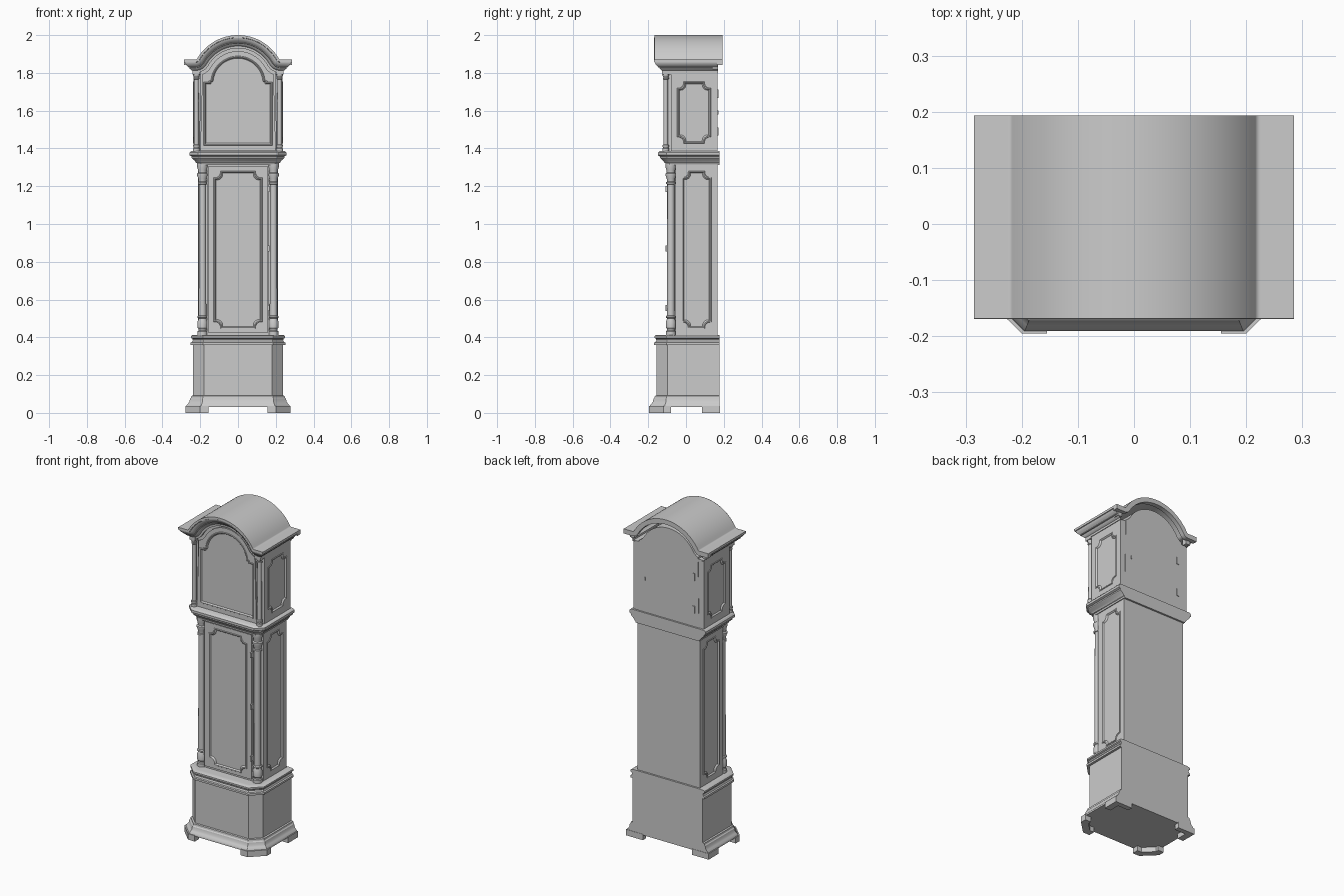
import bpy, bmesh
from math import sin, cos, pi, radians, atan2, sqrt

if "Cube" in bpy.data.objects:
    bpy.data.objects.remove(bpy.data.objects["Cube"])

AX = {'x': lambda u, v, t: (t, u, v), 'y': lambda u, v, t: (u, t, v), 'z': lambda u, v, t: (u, v, t)}
SIDES = ((-1, 'left'), (1, 'right'))


def finish(name, bm):
    bmesh.ops.recalc_face_normals(bm, faces=bm.faces)
    me = bpy.data.meshes.new(name)
    bm.to_mesh(me)
    bm.free()
    ob = bpy.data.objects.new(name, me)
    bpy.context.collection.objects.link(ob)
    return ob


def loft(name, loops, cap=True, closed=True):
    bm = bmesh.new()
    rows = [[bm.verts.new(p) for p in lp] for lp in loops]
    n = len(rows[0])
    for a, b in zip(rows, rows[1:]):
        for i in range(n if closed else n - 1):
            j = (i + 1) % n
            bm.faces.new((a[i], a[j], b[j], b[i]))
    if cap:
        bm.faces.new(rows[0])
        bm.faces.new(rows[-1])
    return finish(name, bm)


def prism(name, pts, axis, a, b):
    return loft(name, [[AX[axis](u, v, t) for u, v in pts] for t in (a, b)])


def box(name, x, y, z):
    return prism(name, [(x[0], y[0]), (x[1], y[0]), (x[1], y[1]), (x[0], y[1])], 'z', *z)


def frame(name, outer, hole, axis, a, b):
    # flat board with a shaped opening
    bm = bmesh.new()
    edges = []
    for lp in (outer, hole):
        vs = [bm.verts.new(AX[axis](u, v, a)) for u, v in lp]
        edges += [bm.edges.new((vs[i - 1], vs[i])) for i in range(len(vs))]
    bmesh.ops.triangle_fill(bm, edges=edges, use_beauty=True, use_dissolve=False)
    ext = bmesh.ops.extrude_face_region(bm, geom=bm.faces[:])
    vs = [g for g in ext['geom'] if isinstance(g, bmesh.types.BMVert)]
    bmesh.ops.translate(bm, verts=vs, vec=AX[axis](0, 0, b - a))
    return finish(name, bm)


def panel(name, fn, axis, t, out):
    # sunk panel with a raised bead around it
    prof = [(-.004, -.008), (-.004, 0), (-.002, .003), (.002, .003), (.005, 0), (.008, -.005)]
    loft(name, [[AX[axis](u, v, t + out * h) for u, v in fn(d)] for d, h in prof])


def lathe(name, cx, cy, prof, n=24):
    loft(name, [[(cx + r * cos(2 * pi * i / n), cy + r * sin(2 * pi * i / n), z) for i in range(n)] for z, r in prof])


def stack(name, hx, front, back, c, steps):
    # moulding around three sides with cut front corners
    loops = []
    for z, p in steps:
        x, f, k = hx + p, front - p, c + .586 * p
        h = [(x, back), (x, f + k), (x - k, f)]
        loops.append([(a, b, z) for a, b in h] + [(-a, b, z) for a, b in reversed(h)])
    loft(name, loops)


def rect(u0, u1, v0, v1):
    return [(u0, v0), (u1, v0), (u1, v1), (u0, v1)]


def notched(u0, u1, v0, v1, r, s=.006):
    # rectangle with scooped corners, inset by d
    def fn(d):
        cu, cv, w, h = (u0 + u1) / 2, (v0 + v1) / 2, (u1 - u0) / 2 - d, (v1 - v0) / 2 - d
        q = [(w, h - s - r)] + [(w - s - r * sin(a), h - s - r * cos(a))
                                for a in [pi / 2 * i / 8 for i in range(9)]] + [(w - s - r, h)]
        pts = q + [(-a, b) for a, b in reversed(q)]
        pts += [(-a, -b) for a, b in pts]
        return [(cu + a, cv + b) for a, b in pts]
    return fn


def arch(d, R=.25, cz=1.75, lift=.12, r0=.01):
    # bonnet curve offset inward by d, right to left
    xf = sqrt((R + r0) ** 2 - (lift + r0) ** 2)
    th, rf = atan2(lift + r0, xf), r0 + d
    half = []
    for i in range(9):
        a = -pi / 2 + (th - pi / 2) * i / 8
        half.append((xf + rf * cos(a), cz + lift + r0 + rf * sin(a)))
    for i in range(1, 16):
        a = th + (pi / 2 - th) * i / 16
        half.append(((R - d) * cos(a), cz + (R - d) * sin(a)))
    return half + [(0, cz + R - d)] + [(-x, z) for x, z in reversed(half)]


# feet
for s, n in SIDES:
    front_pts = [(.155, -.195), (.2, -.195), (.279, -.118), (.279, -.08), (.24, -.08), (.24, -.1), (.185, -.155), (.155, -.155)]
    back_pts = [(.279, .085), (.279, .18), (.165, .18), (.165, .15), (.24, .15), (.24, .085)]
    prism('front_foot_' + n, [(s * x, y) for x, y in front_pts], 'z', 0, .036)
    prism('back_foot_' + n, [(s * x, y) for x, y in back_pts], 'z', 0, .036)

# base
B = (.237, -.155, .178, .057)
stack('plinth_moulding', *B, [(.03, .036), (.036, .036), (.042, .034), (.05, .026), (.06, .02), (.075, .017), (.08, .012), (.09, .01), (.092, 0)])
stack('base_case', *B, [(.085, 0), (.37, 0)])
stack('base_top_moulding', *B, [(.36, 0), (.36, .014), (.372, .014), (.375, .006), (.385, .002), (.392, .004),
                                (.397, .012), (.407, .012), (.411, .006), (.413, -.015)])

# trunk
half = [(.203, .167), (.203, -.055), (.165, -.055), (.165, -.09)]
prism('trunk_case', half + [(-x, y) for x, y in reversed(half)], 'z', .41, 1.32)
fn = notched(-.125, .125, .45, 1.277, .03)
frame('trunk_door', rect(-.158, .158, .425, 1.305), fn(0), 'y', -.089, -.098)
panel('trunk_door_panel', fn, 'y', -.098, -1)
for z in (.555, .87, 1.185):
    box('trunk_hinge', (.157, .167), (-.109, -.088), (z - .015, z + .015))
box('trunk_lock', (-.147, -.142), (-.101, -.097), (.86, .88))
col = [(.41, .026), (.432, .026), (.436, .021), (.445, .021), (.452, .026), (.48, .027), (.5, .02), (.504, .026), (.512, .026),
       (.516, .02), (1.21, .019), (1.212, .025), (1.221, .025), (1.224, .02), (1.24, .022), (1.258, .029), (1.267, .029),
       (1.272, .022), (1.285, .023), (1.3, .028), (1.318, .028)]
for s, n in SIDES:
    fn = notched(-.018, .13, .45, 1.277, .028)
    frame('trunk_side_frame_' + n, rect(-.055, .167, .41, 1.318), fn(0), 'x', s * .202, s * .21)
    panel('trunk_side_panel_' + n, fn, 'x', s * .21, s)
    lathe('trunk_column_' + n, s * .188, -.08, col)

# waist moulding
stack('waist_moulding', .215, -.107, .178, .02, [(1.312, 0), (1.322, .002), (1.325, .008), (1.335, .014), (1.345, .026), (1.35, .03),
                                               (1.358, .03), (1.36, .036), (1.364, .041), (1.378, .041), (1.384, .036), (1.387, .03)])

# hood
box('hood_case', (-.229, .229), (-.08, .166), (1.38, 1.805))
inner = [(x, z) for x, z in arch(.06) if abs(x) < .205]
prism('hood_arch_case', [(.205, 1.38)] + inner + [(-.205, 1.38)], 'y', -.1, .168)


def door_opening(d):
    a = [radians(5 + 170 * i / 32) for i in range(33)]
    w, z1, z2 = .178 - d, 1.42 + d, 1.748 - d
    arc = [((.14 - d) * cos(t), 1.745 + (.14 - d) * sin(t)) for t in a]
    return [(-w, z1), (w, z1), (w, z2), (.152 - d, z2), (.15 - d, z2 + .009)] + arc + \
        [(-.15 + d, z2 + .009), (-.152 + d, z2), (-w, z2)]


outer = [(x, z) for x, z in arch(.085) if abs(x) < .199]
frame('hood_door', [(.2, 1.39)] + outer + [(-.2, 1.39)], door_opening(0), 'y', -.099, -.109)
panel('hood_door_panel', door_opening, 'y', -.109, -1)
col = [(1.385, .018), (1.4, .018), (1.403, .014), (1.41, .017), (1.418, .017), (1.422, .013), (1.765, .012),
       (1.768, .016), (1.774, .016), (1.777, .013), (1.785, .017), (1.795, .018)]
for s, n in SIDES:
    fn = notched(-.043, .128, 1.43, 1.75, .028)
    frame('hood_side_frame_' + n, rect(-.08, .166, 1.385, 1.805), fn(0), 'x', s * .228, s * .236)
    panel('hood_side_panel_' + n, fn, 'x', s * .236, s)
    lathe('hood_column_' + n, s * .22, -.107, col)
    box('hood_capital_block_' + n, sorted((s * .2, s * .24)), (-.126, -.08), (1.792, 1.83))

# arched cornice with returns along the sides
loops = []
for d, p in [(0, .05), (.012, .05), (.015, .045), (.022, .043), (.03, .037), (.038, .028), (.041, .028), (.043, .022),
             (.05, .018), (.056, .01), (.058, .006), (.07, .005), (.07, -.008)]:
    x, y, z = .235 + p, -.119 - p, 1.87 - d
    loops.append([(x, .17, z), (x, y, z)] + [(a, y, b) for a, b in arch(d)] + [(-x, y, z), (-x, .17, z)])
loft('arched_cornice', loops, cap=False, closed=False)


# roof
def roof_strip(d):
    a = [[(.285, 1.87 - k)] + arch(k) + [(-.285, 1.87 - k)] for k in (0, d)]
    return a[0] + a[1][::-1]


prism('roof_shell', roof_strip(.014), 'y', -.168, .185)
prism('roof_back_rim', roof_strip(.028), 'y', .165, .193)
for s, n in SIDES:
    box('cornice_back_end_' + n, sorted((s * .228, s * .258)), (.14, .17), (1.82, 1.86))

# back door fittings
for z in (1.49, 1.69):
    box('back_hinge', (-.178, -.162), (.166, .172), (z - .022, z + .022))
box('back_latch', (.155, .163), (.166, .171), (1.58, 1.6))

bpy.ops.object.select_all(action='SELECT')
bpy.context.view_layer.objects.active = bpy.data.objects['roof_shell']
bpy.ops.object.shade_smooth_by_angle(angle=radians(30))
